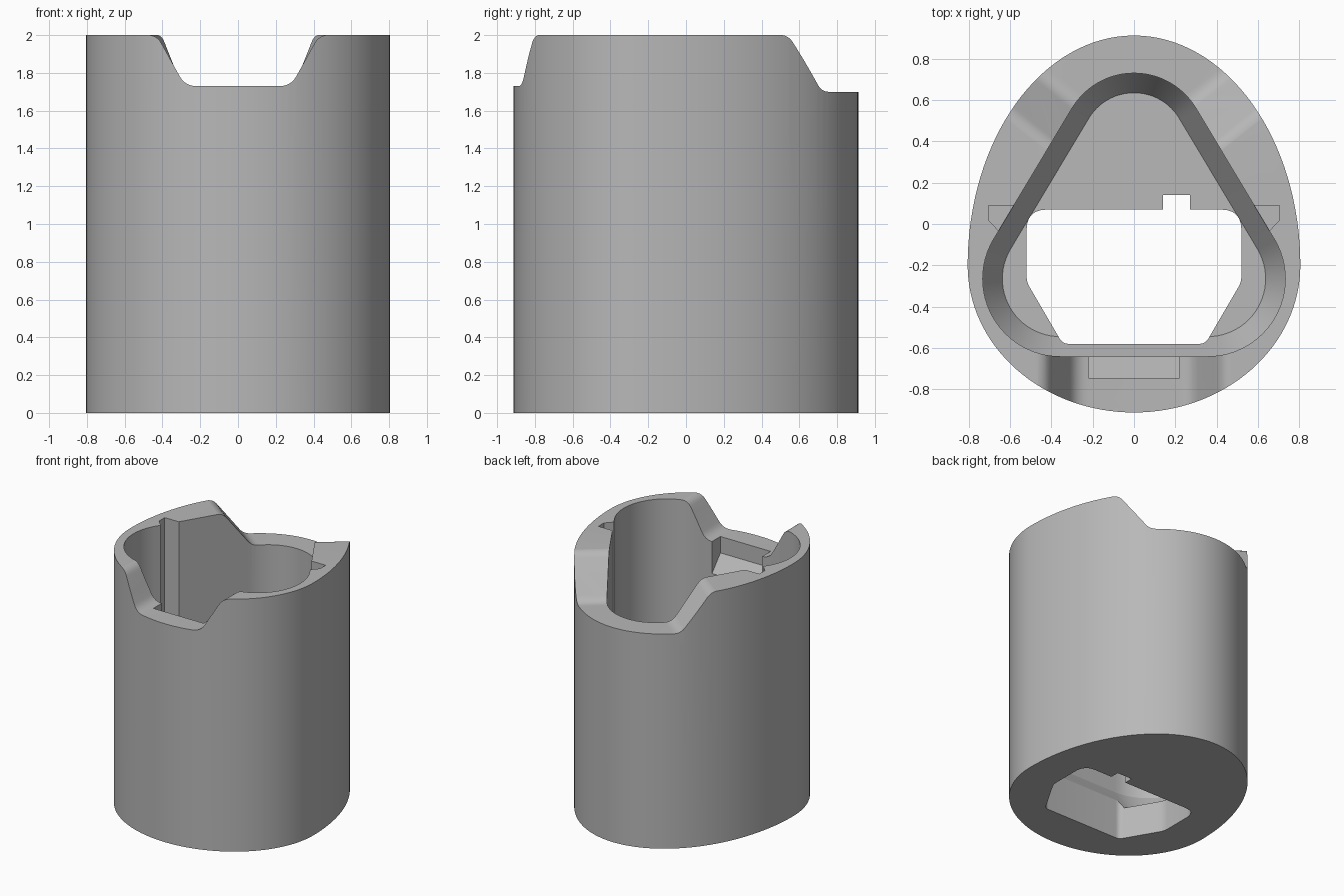
import bpy, bmesh, math
from mathutils import Vector

if "Cube" in bpy.data.objects:
    bpy.data.objects.remove(bpy.data.objects["Cube"])

grey = bpy.data.materials.new("plain_grey")
grey.diffuse_color = (0.48, 0.48, 0.48, 1)
grey.use_nodes = True
grey.node_tree.nodes["Principled BSDF"].inputs["Base Color"].default_value = grey.diffuse_color


def loft(name, rings):
    """Solid skinned through rings of equal point count, capped at both ends."""
    bm = bmesh.new()
    vs = [[bm.verts.new(p) for p in r] for r in rings]
    n = len(rings[0])
    for a, b in zip(vs, vs[1:]):
        for i in range(n):
            j = (i + 1) % n
            bm.faces.new((a[i], a[j], b[j], b[i]))
    bm.faces.new(vs[0][::-1])
    bm.faces.new(vs[-1])
    bmesh.ops.recalc_face_normals(bm, faces=bm.faces)
    me = bpy.data.meshes.new(name)
    bm.to_mesh(me)
    bm.free()
    me.materials.append(grey)
    ob = bpy.data.objects.new(name, me)
    bpy.context.collection.objects.link(ob)
    return ob


def prism(name, pts, u, v, start, end):
    """Extrude a 2D polygon lying in the u, v plane from start to end."""
    u, v = Vector(u), Vector(v)
    return loft(name, [[u * a + v * b + Vector(o) for a, b in pts]
                       for o in (start, end)])


def fillet(pts, radii, steps=6):
    """Round polygon corners; the radius is the cut-back along each edge."""
    out = []
    for i, (p, r) in enumerate(zip(pts, radii)):
        p = Vector(p)
        if r == 0:
            out.append(p)
            continue
        a = p + (Vector(pts[i - 1]) - p).normalized() * r
        b = p + (Vector(pts[(i + 1) % len(pts)]) - p).normalized() * r
        for k in range(steps + 1):
            t = k / steps
            out.append(a * (1 - t) ** 2 + p * 2 * t * (1 - t) + b * t * t)
    return out


def cut(body, cutter):
    m = body.modifiers.new("cut", 'BOOLEAN')
    m.operation = 'DIFFERENCE'
    m.solver = 'EXACT'
    m.object = cutter
    bpy.context.view_layer.objects.active = body
    bpy.ops.object.modifier_apply(modifier=m.name)
    bpy.data.objects.remove(cutter)


# Egg-shaped outer body
def egg(z, n=128):
    ring = []
    for i in range(n):
        a = 2 * math.pi * i / n
        s, c = math.sin(a), math.cos(a)
        ring.append((0.805 * c, -0.2 + s * (1.112 if s > 0 else 0.712), z))
    return ring


body = loft("egg_shaped_holder", [egg(0), egg(2)])


# Rounded-triangle cavity with a chamfer above its floor
def triangle(z, inset, n=24):
    ring = []
    for cx, cy, r, a0 in ((0.357, -0.265, 0.375, -90), (0, 0.38, 0.35, 30),
                          (-0.357, -0.265, 0.375, 150)):
        for k in range(n + 1):
            a = math.radians(a0 + 120 * k / n)
            ring.append((cx + (r - inset) * math.cos(a),
                         cy + (r - inset) * math.sin(a), z))
    return ring


cut(body, loft("cavity", [triangle(0.25, 0.095), triangle(0.42, 0), triangle(2.2, 0)]))

# Opening through the floor, with a small key notch
hole = fillet([(-0.52, 0.07), (-0.52, -0.28), (-0.345, -0.58), (0.345, -0.58),
               (0.52, -0.28), (0.52, 0.07), (0.27, 0.07), (0.27, 0.14),
               (0.14, 0.14), (0.14, 0.07)],
              [0.1, 0.03, 0.03, 0.03, 0.03, 0.1, 0, 0, 0, 0])
cut(body, prism("floor_opening", hole, (1, 0, 0), (0, 1, 0), (0, 0, -0.1), (0, 0, 0.6)))

# Dovetail grooves in both side walls
for s in (1, -1):
    cut(body, prism("dovetail_groove",
                    [(s * 0.5, 0.09), (s * 0.705, 0.09), (s * 0.705, 0.02),
                     (s * 0.637, -0.052), (s * 0.6, -0.052)],
                    (1, 0, 0), (0, 1, 0), (0, 0, 0.43), (0, 0, 2.2)))

# Slot with a sloping base in the front wall
cut(body, prism("front_slot", [(-0.745, 2.2), (-0.745, 1.6), (-0.6, 1.43), (-0.6, 2.2)],
                (0, 1, 0), (0, 0, 1), (-0.22, 0, 0), (0.22, 0, 0)))

# Low notch in the front rim
T = 2.001
front = fillet([(-0.7, 2.2), (-0.7, T), (-0.43, T), (-0.28, 1.73),
                (0.28, 1.73), (0.43, T), (0.7, T), (0.7, 2.2)],
               [0, 0, 0.05, 0.06, 0.06, 0.05, 0, 0])
cut(body, prism("front_notch", front, (1, 0, 0), (0, 0, 1), (0, -1.1, 0), (0, -0.45, 0)))

# Low notch in the back rim, its ends square to the slanting walls
for s in (1, -1):
    prof = fillet([(-0.75, 2.2), (-0.75, 1.7), (-0.28, 1.7), (-0.05, T),
                   (0.1, T), (0.1, 2.2)], [0, 0, 0.05, 0.05, 0, 0])
    v = Vector((s * 0.783, 0.622, 0))
    cut(body, prism("back_notch", prof, (s * 0.622, -0.783, 0), (0, 0, 1),
                    v * 0.3, v * 1.3))

# Smooth curves, sharp edges
bpy.ops.object.select_all(action='DESELECT')
body.select_set(True)
bpy.context.view_layer.objects.active = body
bpy.ops.object.shade_smooth_by_angle(angle=math.radians(25))
